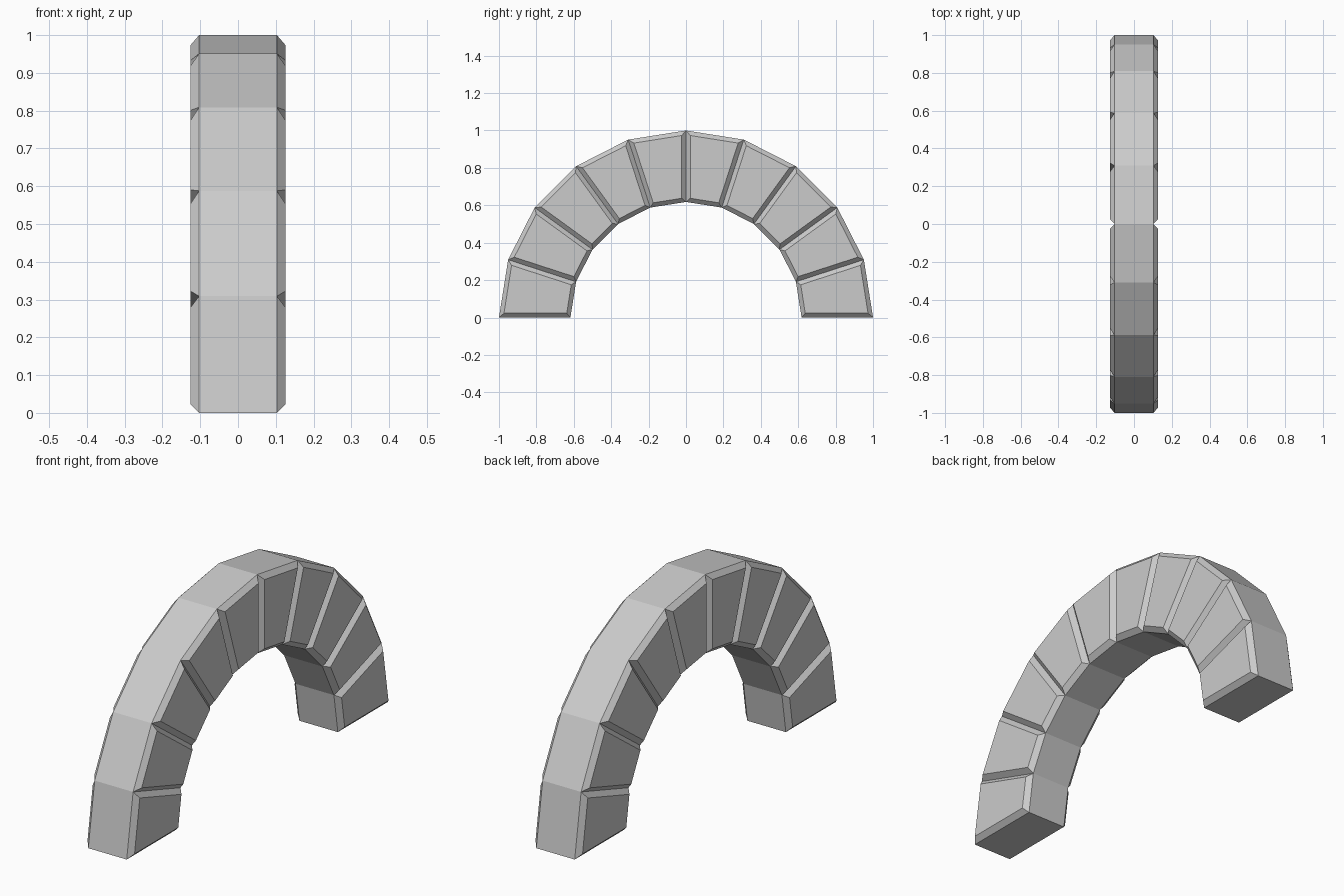
import bpy, bmesh
from math import sin, cos, radians

if "Cube" in bpy.data.objects:
    bpy.data.objects.remove(bpy.data.objects["Cube"])

COUNT, R_OUT, R_IN = 10, 1.0, 0.618
HALF, BEVEL = 0.126, 0.023
STEP = radians(180 / COUNT)

bm = bmesh.new()


def add_stone(i):
    """One wedge stone of the arch with chamfered side faces."""
    a, b = i * STEP, (i + 1) * STEP
    profile = [(R_IN, a), (R_OUT, a), (R_OUT, b), (R_IN, b)]
    stone = bmesh.new()
    caps = [[stone.verts.new((x, r * cos(t), r * sin(t))) for r, t in profile]
            for x in (-HALF, HALF)]
    faces = [stone.faces.new(c) for c in caps]
    rim = {e for f in faces for e in f.edges}
    for k in range(4):
        n = (k + 1) % 4
        stone.faces.new((caps[0][k], caps[0][n], caps[1][n], caps[1][k]))
    bmesh.ops.recalc_face_normals(stone, faces=stone.faces)
    bmesh.ops.bevel(stone, geom=list(rim), offset=BEVEL, segments=1,
                    affect='EDGES', profile=0.5)
    mesh = bpy.data.meshes.new("stone_tmp")
    stone.to_mesh(mesh)
    stone.free()
    bm.from_mesh(mesh)
    bpy.data.meshes.remove(mesh)


for i in range(COUNT):
    add_stone(i)

# Weld neighbouring stones and drop the hidden faces between them
bmesh.ops.remove_doubles(bm, verts=bm.verts, dist=0.0005)
hidden = [f for f in bm.faces if all(len(e.link_faces) > 2 for e in f.edges)]
bmesh.ops.delete(bm, geom=hidden, context='FACES_ONLY')
bmesh.ops.recalc_face_normals(bm, faces=bm.faces)

mesh = bpy.data.meshes.new("stone_arch")
bm.to_mesh(mesh)
bm.free()
arch = bpy.data.objects.new("stone_arch", mesh)
bpy.context.collection.objects.link(arch)
